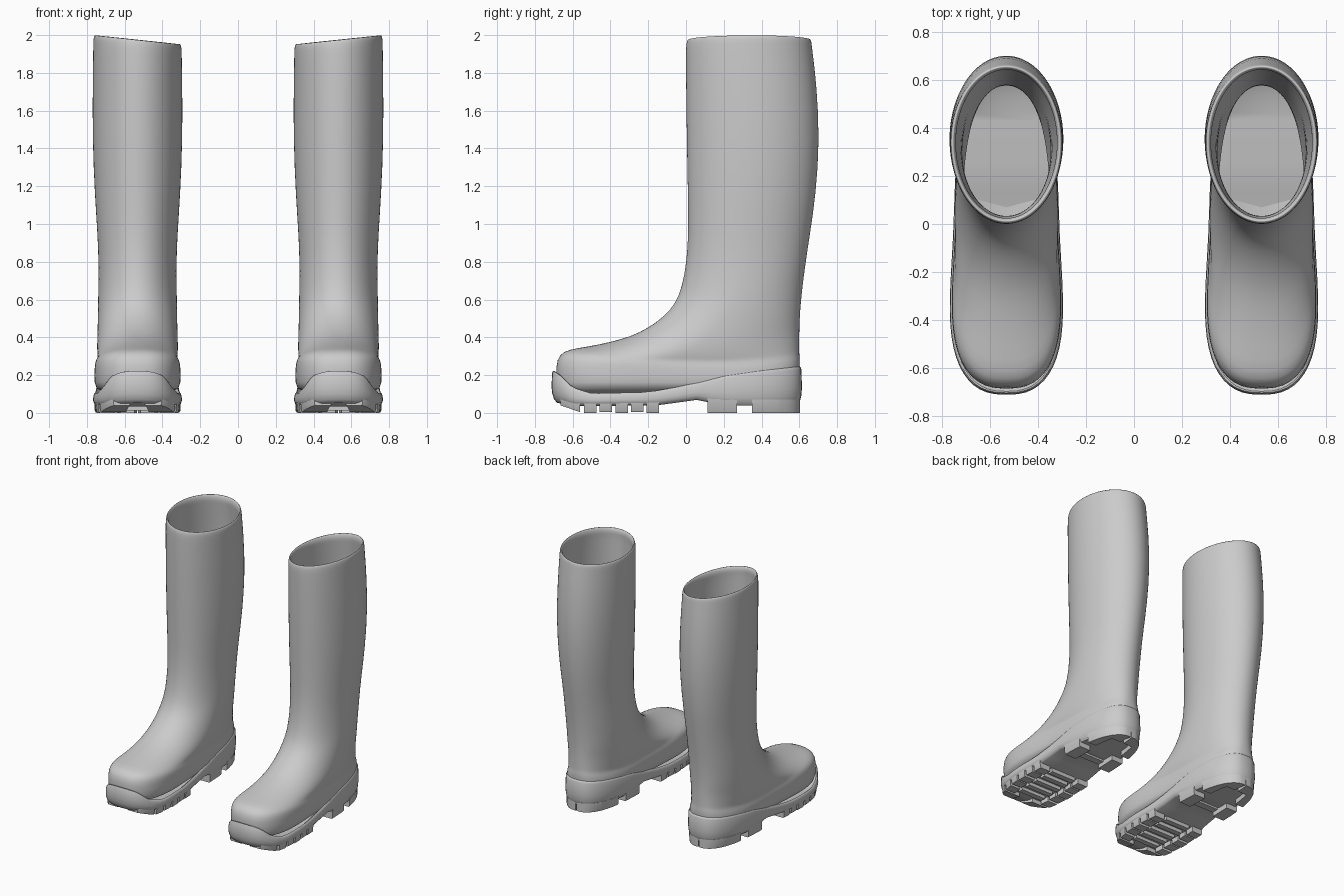
import bpy, bmesh, math

if "Cube" in bpy.data.objects:
    bpy.data.objects.remove(bpy.data.objects["Cube"])

CX, N = 0.532, 64        # boot centre line and points per ring


def lerp_table(tab, v):
    if v <= tab[0][0]:
        return tab[0][1]
    for (a, p), (b, q) in zip(tab, tab[1:]):
        if v <= b:
            return p + (q - p) * (v - a) / (b - a)
    return tab[-1][1]


def width(s, hw, m):
    # foot-shaped width: wide ball, narrow waist and heel when m = 1
    return hw * (1 + m * (-0.12 * s - 0.13 * (1 - s * s) ** 2))


def plan_ring(yf, yb, yc, hw, n, m):
    pts = []
    for i in range(N):
        t = 2 * math.pi * i / N
        c, k = math.cos(t), math.sin(t)
        s = math.copysign(abs(c) ** (2 / n), c)
        x = math.copysign(abs(k) ** (2 / n), k) * width(s, hw, m)
        y = yc + s * ((yb - yc) if s > 0 else (yc - yf))
        pts.append((CX + x, y, k))
    return pts


def loft(bm, rings):
    loops = [[bm.verts.new(p) for p in r] for r in rings]
    for a, b in zip(loops, loops[1:]):
        for i in range(N):
            j = (i + 1) % N
            bm.faces.new((a[i], a[j], b[j], b[i]))
    for lp in (loops[0], loops[-1]):      # cap in strips from side to side
        for i in range(N // 2):
            q = [lp[i], lp[i + 1], lp[(N - i - 1) % N], lp[(N - i) % N]]
            q = list(dict.fromkeys(q))
            if len(q) > 2:
                bm.faces.new(q)


def finish(bm, name, angle=None):
    bmesh.ops.recalc_face_normals(bm, faces=bm.faces)
    me = bpy.data.meshes.new(name)
    bm.to_mesh(me)
    bm.free()
    ob = bpy.data.objects.new(name, me)
    bpy.context.collection.objects.link(ob)
    bpy.ops.object.select_all(action='DESELECT')
    ob.select_set(True)
    bpy.context.view_layer.objects.active = ob
    if angle:
        bpy.ops.object.shade_smooth_by_angle(angle=math.radians(angle))
    else:
        bpy.ops.object.shade_smooth()
    mir = ob.modifiers.new("pair", 'MIRROR')
    mir.use_axis[0] = True
    mir.use_mirror_merge = False
    return ob


# Upper: front y, front z, back y, back z, widest y, half width, power, foot shape, side droop
foot = [
    (-.665, .09, .58, .10, -.05, .240, 2.6, 1, 0),
    (-.685, .16, .592, .16, -.05, .248, 2.6, 1, 0),
    (-.690, .25, .600, .22, -.05, .247, 2.6, 1, 0),
    (-.672, .31, .603, .26, -.05, .242, 2.6, 1, .03),
    (-.620, .337, .603, .29, -.05, .235, 2.5, .9, .045),
    (-.520, .350, .600, .31, -.03, .230, 2.4, .8, .05),
    (-.400, .375, .600, .34, .00, .228, 2.3, .6, .06),
    (-.290, .405, .600, .38, .05, .225, 2.2, .4, .06),
    (-.200, .45, .600, .43, .12, .219, 2.1, .2, .05),
    (-.115, .51, .602, .50, .20, .213, 2.1, .1, .03),
]
# Shaft: front y, z, back y, widest y, half width
shaft = [(-.055, .58, .608, .26, .209), (-.02, .67, .617, .29, .207), (.003, .80, .634, .31, .206),
         (.013, .95, .657, .32, .212), (.010, 1.15, .687, .34, .226), (.004, 1.45, .709, .36, .239),
         (.0, 1.75, .690, .35, .237), (.0, 1.88, .674, .34, .235), (.0, 1.94, .667, .34, .234),
         (.004, 1.965, .664, .34, .232)]
outer = foot + [(f, z, b, z, c, h, 2, 0, 0) for f, z, b, c, h in shaft]
inner = [(f + .022, zf - .02, b - .022, zb - .02, c, h - .022, n, m, d)
         for f, zf, b, zb, c, h, n, m, d in reversed(outer[1:])]
rim = [(.009, 1.977, .658, 1.979, .34, .226, 2, 0, 0),
       (.018, 1.972, .650, 1.974, .34, .218, 2, 0, 0)]


def upper_ring(r):
    yf, zf, yb, zb, yc, hw, n, m, d = r
    out = []
    for x, y, k in plan_ring(yf, yb, yc, hw, n, m):
        f = (y - yf) / (yb - yf)
        z = zf + (zb - zf) * f - d * k * k
        # the opening slopes down towards the inner leg
        z += (x - CX) * .105 * min(1, max(0, (zf - 1.5) / .4))
        out.append((x, y, z))
    return out


bm = bmesh.new()
loft(bm, [upper_ring(r) for r in outer + rim + inner])
ob = finish(bm, "boot_upper")
ob.modifiers.new("smooth", 'SUBSURF').levels = 1
ob.modifiers["smooth"].render_levels = 1

# Sole: a foot-shaped band with a wavy top line and raised arch
TOP = [(-.71, .23), (-.67, .205), (-.6, .135), (-.5, .103), (-.2, .11), (0, .145),
       (.2, .197), (.4, .225), (.61, .247)]
BOT = [(-.71, .06), (-.6, .035), (-.15, .04), (.1, .075), (.15, .04), (.61, .035)]


def sole_ring(inset, frac, dz=0):
    out = []
    for x, y, k in plan_ring(-.712 + inset, .614 - inset, -.05, .256 - inset, 2.6, 1):
        a, b = lerp_table(BOT, y), lerp_table(TOP, y)
        out.append((x, y, a + (b - a) * frac + dz))
    return out


bm = bmesh.new()
loft(bm, [sole_ring(.04, 1, -.02), sole_ring(.014, 1), sole_ring(.008, 1, -.004), sole_ring(.003, 1, -.016),
          sole_ring(0, .45), sole_ring(.004, .25), sole_ring(.014, .08), sole_ring(.03, 0)])
finish(bm, "sole", 40)

# Tread lugs, cut from the sole outline between two y values and two width fractions
bm = bmesh.new()


def half_width(y):
    s = max(-1, min(1, (y + .05) / (.655 if y > -.05 else .65)))
    return width(s, .25, 1) * max(0, 1 - abs(s) ** 2.6) ** (1 / 2.6)


def lug(y0, y1, f0, f1, z0=0.0, z1=.07, steps=6):
    rows = []
    for i in range(steps + 1):
        y = y0 + (y1 - y0) * math.sin(i / steps * math.pi / 2)
        w = half_width(y)
        lift = max(0, -.55 - y) * .35
        rows.append([bm.verts.new((CX + w * f * g, y, z)) for f, g, z in
                     ((f0, 1, z1), (f1, 1, z1), (f1, .98, z0 + lift + .008), (f1, .955, z0 + lift),
                      (f0, 1, z0 + lift))])
    for a, b in zip(rows, rows[1:]):
        for i in range(5):
            j = (i + 1) % 5
            bm.faces.new((a[i], a[j], b[j], b[i]))
    bm.faces.new(rows[0])
    bm.faces.new(rows[-1])


for side in (-1, 1):
    lug(-.56, -.665, side * .3, side)                 # toe
    for i in range(5):                                # forefoot edge
        y = -.54 + i * .083
        lug(y, y + .066, side * .58, side, .004 * (i % 2))
    lug(.115, .27, side * .5, side, 0, .11)           # heel front
    lug(.35, .50, side * .6, side)                    # heel side
    lug(.50, .603, side * .1, side)                   # heel back
for i in range(5):                                    # forefoot crossbars
    y = -.52 + i * .083
    lug(y, y + .04, -.48, .48, .012)
lug(.115, .17, -.5, .5, .03, .11)                     # heel breast
finish(bm, "tread", 35)
